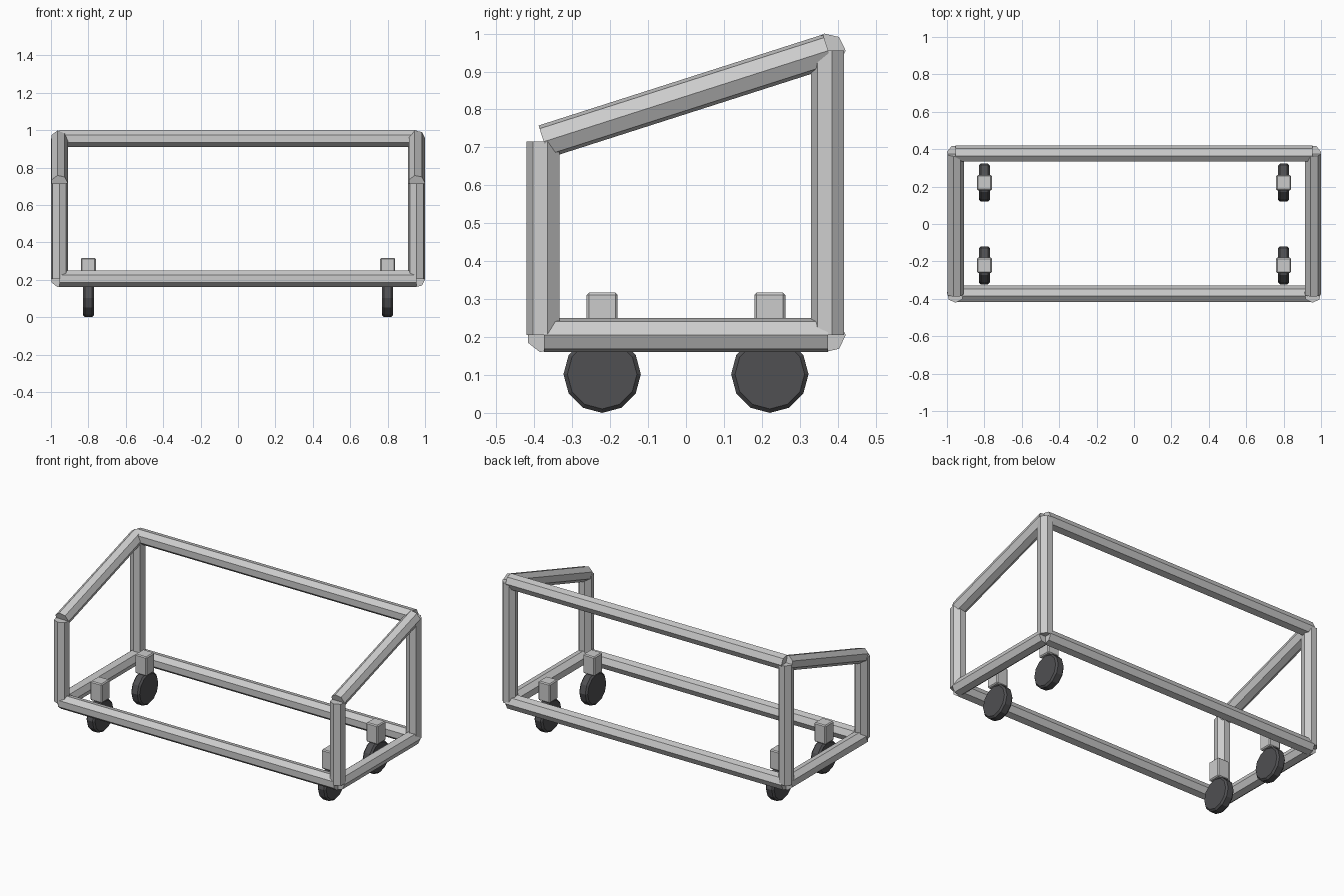
import bpy, bmesh, math
from mathutils import Vector

if "Cube" in bpy.data.objects:
    bpy.data.objects.remove(bpy.data.objects["Cube"])

R, SIDES = 0.046, 7
X, Y = 0.955, 0.375
LOW, MID, HIGH = 0.205, 0.715, 0.955

rubber = bpy.data.materials.new("dark_rubber")
rubber.diffuse_color = (0.08, 0.08, 0.085, 1)
rubber.use_nodes = True
rubber.node_tree.nodes["Principled BSDF"].inputs["Base Color"].default_value = rubber.diffuse_color


def finish(name, bm, mat=None):
    bmesh.ops.recalc_face_normals(bm, faces=bm.faces[:])
    mesh = bpy.data.meshes.new(name)
    bm.to_mesh(mesh)
    bm.free()
    if mat:
        mesh.materials.append(mat)
    ob = bpy.data.objects.new(name, mesh)
    bpy.context.collection.objects.link(ob)
    return ob


def prism(name, a, b, ref, radius, sides, mat=None, bevel=0):
    """Capped prism from a to b with one corner pointing along ref."""
    a, b, u = Vector(a), Vector(b), Vector(ref)
    w = (b - a).normalized().cross(u)
    bm = bmesh.new()
    rings = []
    for p in (a, b):
        rings.append([bm.verts.new(p + radius * (
            math.cos(2 * math.pi * i / sides) * u + math.sin(2 * math.pi * i / sides) * w))
            for i in range(sides)])
    caps = [bm.faces.new(r) for r in rings]
    for i in range(sides):
        j = (i + 1) % sides
        bm.faces.new((rings[0][i], rings[0][j], rings[1][j], rings[1][i]))
    if bevel:
        edges = list({e for f in caps for e in f.edges})
        bmesh.ops.bevel(bm, geom=edges, offset=bevel, segments=1, affect='EDGES')
    return finish(name, bm, mat)


# long cross beams
for name, y, z in (("front_lower_beam", -Y, LOW), ("back_lower_beam", Y, LOW),
                   ("back_upper_beam", Y, HIGH)):
    prism(name, (-X, y, z), (X, y, z), (0, 1, 0), R, SIDES)

# side frames: lower rail, two posts, sloping rail
for side, x in (("left", -X), ("right", X)):
    prism(side + "_lower_rail", (x, -Y, LOW), (x, Y, LOW), (1, 0, 0), R, SIDES)
    prism(side + "_front_post", (x, -Y, LOW), (x, -Y, MID), (0, -1, 0), R, SIDES)
    prism(side + "_back_post", (x, Y, LOW), (x, Y, HIGH), (0, -1, 0), R, SIDES)
    prism(side + "_sloping_rail", (x, -Y, MID), (x, Y, HIGH), (1, 0, 0), R, SIDES)

# casters: wheel and mounting block
for side, x in (("left", -0.8), ("right", 0.8)):
    for end, y in (("front", -0.221), ("back", 0.221)):
        prism(f"{side}_{end}_wheel", (x - 0.029, y, 0.102), (x + 0.029, y, 0.102),
              (0, 0, 1), 0.102, 12, rubber, 0.01)
        bm = bmesh.new()
        bmesh.ops.create_cube(bm, size=1)
        for v in bm.verts:
            v.co = Vector((x + v.co.x * 0.08, y + v.co.y * 0.082, 0.257 + v.co.z * 0.12))
        bmesh.ops.bevel(bm, geom=bm.edges[:], offset=0.006, segments=1, affect='EDGES')
        finish(f"{side}_{end}_caster_block", bm)
